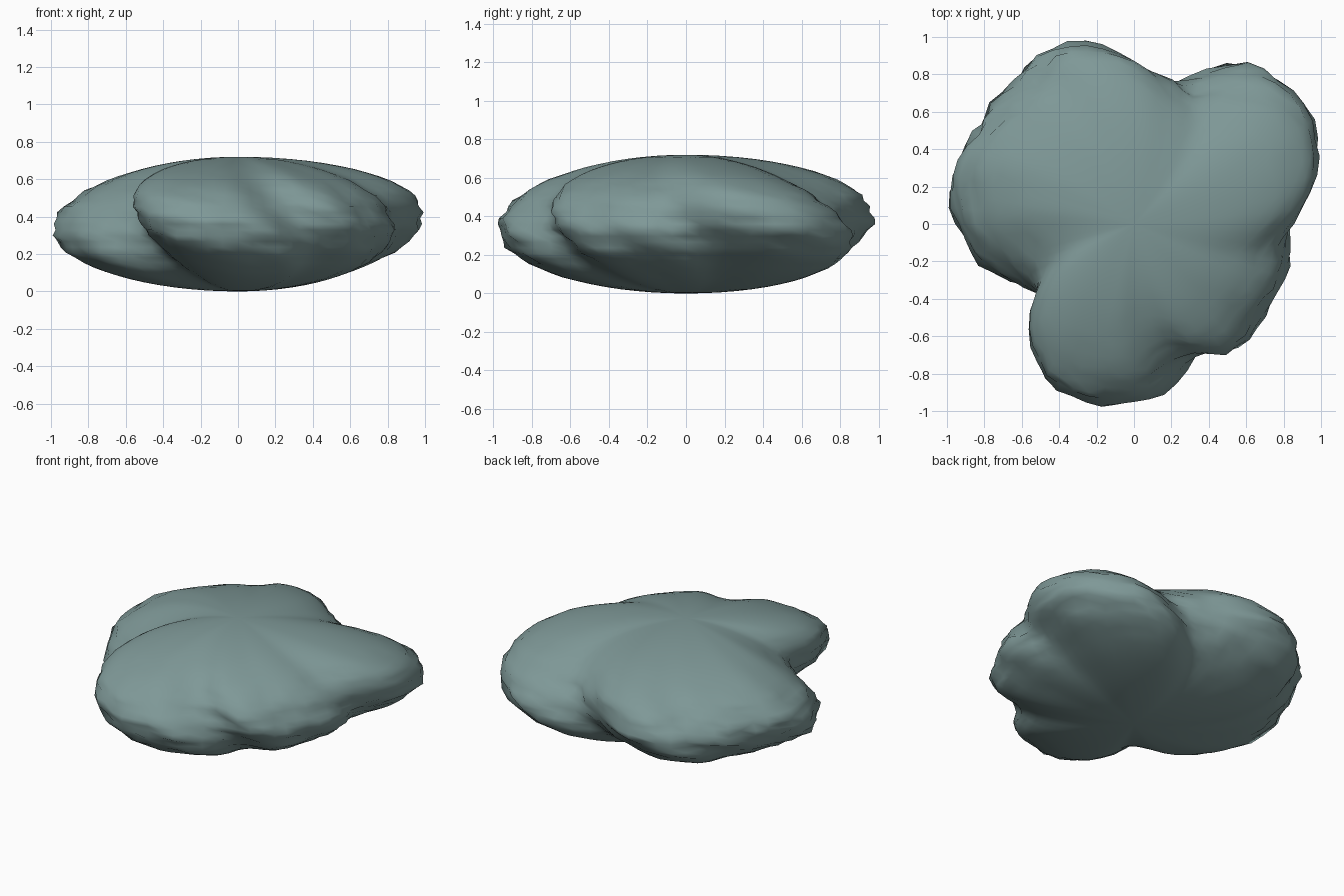
import bpy
import bmesh
import math
from mathutils import noise

cube = bpy.data.objects.get("Cube")
if cube:
    bpy.data.objects.remove(cube, do_unlink=True)

# Lobed outline: radius every ten degrees, counter-clockwise from +x
OUTLINE = [.845, .93, 1.05, 1.1, 1.11, 1.06, .94, .82, .83,
           .87, .95, 1.02, 1.04, .98, .99, .98, .99, 1.0,
           .935, .87, .75, .69, .68, .81, .93, .99, .98,
           .945, .91, .81, .8, .855, .855, .84, .85, .85]
COUNT = len(OUTLINE)
TWIST = 0.38
HALF_HEIGHT = 0.36


def deepened(i):
    """Deepen the hollows, which the twist would otherwise fill."""
    around = (OUTLINE[i - 2] + OUTLINE[(i + 2) % COUNT]) / 2
    return OUTLINE[i] + 0.22 * min(0, OUTLINE[i] - around)


RADII = [deepened(i) for i in range(COUNT)]


def outline_radius(angle):
    """Smooth cubic curve through the outline radii."""
    t = (angle / math.tau % 1) * COUNT
    i = int(t)
    f = t - i
    a, b, c, d = (RADII[(i + k) % COUNT] for k in (-1, 0, 1, 2))
    return b + f / 2 * (c - a + f * (2 * a - 5 * b + 4 * c - d
                                     + f * (3 * (b - c) + d - a)))


# Stone body: a flattened ball with twisted lobes and a rough rim
bm = bmesh.new()
bmesh.ops.create_uvsphere(bm, u_segments=72, v_segments=36, radius=1)
for v in bm.verts:
    p = v.co.copy()
    rim = math.hypot(p.x, p.y) ** 3
    angle = math.atan2(p.y, p.x)
    rough = 0.03 * noise.noise(p * 6) + 0.035 * noise.noise(p * 13)
    r = outline_radius(angle + TWIST * p.z) * (1 + rough * rim)
    v.co = (p.x * r, p.y * r, HALF_HEIGHT * (1 + p.z))

mesh = bpy.data.meshes.new("stone")
bm.to_mesh(mesh)
bm.free()
stone = bpy.data.objects.new("stone", mesh)
bpy.context.collection.objects.link(stone)

# Grey-green stone colour
color = (0.21, 0.315, 0.31, 1)
mat = bpy.data.materials.new("grey_green_stone")
mat.use_nodes = True
mat.diffuse_color = color
mat.node_tree.nodes["Principled BSDF"].inputs["Base Color"].default_value = color
mesh.materials.append(mat)

for poly in mesh.polygons:
    poly.use_smooth = True
